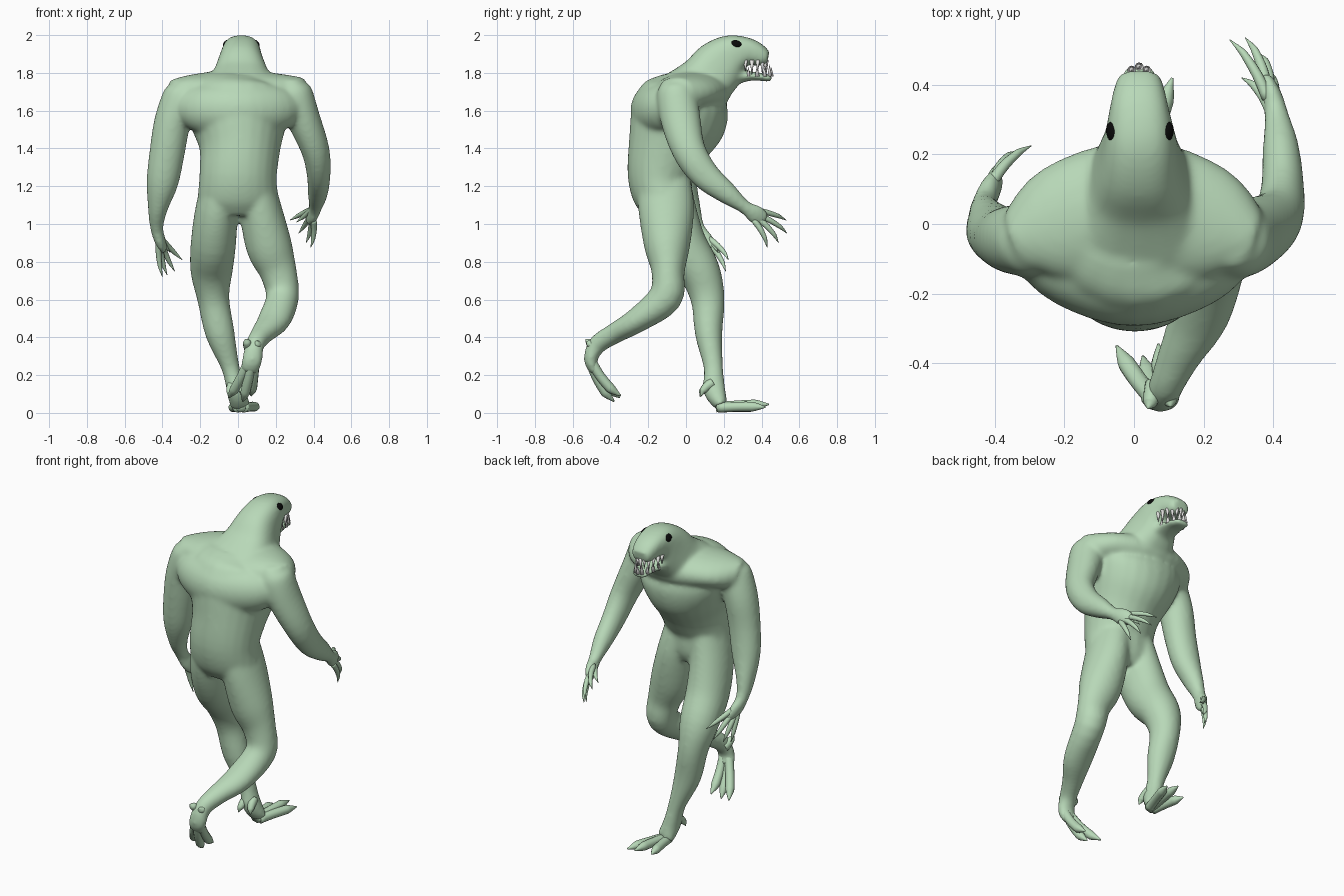
import bpy, bmesh, math
from mathutils import Vector, Matrix


def material(name, rgb):
    m = bpy.data.materials.new(name)
    m.diffuse_color = (*rgb, 1)
    return m


SKIN = material("pale green skin", (0.48, 0.69, 0.48))
EYE = material("black eye", (0.003, 0.003, 0.003))
TOOTH = material("white tooth", (0.85, 0.85, 0.83))


def finish(bm, name, mat):
    bmesh.ops.recalc_face_normals(bm, faces=bm.faces)
    for f in bm.faces:
        f.smooth = True
    me = bpy.data.meshes.new(name)
    bm.to_mesh(me)
    bm.free()
    me.materials.append(mat)
    ob = bpy.data.objects.new(name, me)
    bpy.context.collection.objects.link(ob)
    return ob


def catmull(a, b, c, d, t):
    return [0.5 * (2 * q + (r - p) * t + (2 * p - 5 * q + 4 * r - s) * t * t
                   + (3 * q - p - 3 * r + s) * t ** 3) for p, q, r, s in zip(a, b, c, d)]


def tube(bm, pts, sides=24, steps=4, power=1.0, axis=(1, 0, 0)):
    """Closed smooth tube through (x, y, z, half width, half depth) stations."""
    p = [pts[0], *pts, pts[-1]]
    path = [catmull(*p[i:i + 4], k / steps) for i in range(len(pts) - 1) for k in range(steps)]
    path.append(list(pts[-1]))
    rings = []
    for i, s in enumerate(path):
        t = Vector(path[min(i + 1, len(path) - 1)][:3]) - Vector(path[max(i - 1, 0)][:3])
        t.normalize()
        u = Vector(axis)
        u = (u - t * u.dot(t)).normalized()
        v = t.cross(u)
        ring = []
        for k in range(sides):
            c, d = (math.copysign(abs(w) ** power, w) for w in
                    (math.cos(2 * math.pi * k / sides), math.sin(2 * math.pi * k / sides)))
            ring.append(bm.verts.new(Vector(s[:3]) + u * max(s[3], .001) * c + v * max(s[4], .001) * d))
        rings.append(ring)
    for a, b in zip(rings, rings[1:]):
        for k in range(sides):
            n = (k + 1) % sides
            bm.faces.new((a[k], a[n], b[n], b[k]))
    bm.faces.new(rings[0][::-1])
    bm.faces.new(rings[-1])


# Body: overlapping tubes fused into one skin
torso = [(0, -.115, 1.05, .15, .11), (0, -.12, 1.12, .21, .15), (0, -.135, 1.25, .205, .175),
         (.01, -.10, 1.40, .215, .21), (.005, -.045, 1.55, .262, .255),
         (0, .005, 1.67, .285, .235), (.005, .03, 1.74, .22, .16)]
shoulders = [(-.34, -.045, 1.68, .085, .085), (-.22, -.005, 1.70, .17, .095), (.005, .04, 1.70, .20, .12),
             (.22, -.005, 1.70, .17, .095), (.34, -.045, 1.69, .085, .085)]
upper_back = [(-.31, -.06, 1.63, .07, .08), (-.19, -.12, 1.61, .115, .13), (0, -.16, 1.60, .135, .15),
              (.19, -.12, 1.61, .115, .13), (.31, -.06, 1.63, .07, .08)]
neck_and_head = [(.01, .0, 1.66, .24, .17), (.015, .10, 1.75, .165, .15), (.015, .18, 1.84, .123, .142),
                 (.017, .25, 1.895, .103, .112), (.015, .33, 1.912, .086, .074),
                 (.015, .40, 1.888, .07, .055), (.015, .435, 1.88, .055, .036)]
lower_jaw = [(.015, .20, 1.76, .09, .06), (.015, .28, 1.78, .078, .037), (.015, .36, 1.783, .066, .023),
             (.015, .42, 1.775, .055, .021), (.015, .456, 1.77, .04, .018)]
right_arm = [(.28, -.055, 1.77, .05, .06), (.29, -.05, 1.70, .10, .105), (.345, -.03, 1.56, .09, .107),
             (.41, .015, 1.39, .075, .09), (.427, .10, 1.26, .063, .078), (.422, .22, 1.16, .053, .058),
             (.41, .31, 1.09, .037, .037), (.395, .37, 1.05, .03, .052), (.375, .42, 1.02, .02, .04)]
left_arm = [(-.28, -.055, 1.76, .05, .06), (-.29, -.05, 1.69, .10, .10), (-.345, -.045, 1.55, .097, .10),
            (-.375, -.04, 1.38, .094, .086), (-.40, -.02, 1.22, .085, .077), (-.425, .02, 1.08, .053, .06),
            (-.43, .06, .98, .036, .04), (-.412, .10, .91, .03, .05), (-.39, .135, .86, .02, .038)]
front_leg = [(-.08, -.12, 1.26, .10, .14), (-.112, -.095, 1.08, .113, .148), (-.13, -.03, .90, .12, .137),
             (-.14, .07, .75, .112, .112), (-.13, .115, .60, .085, .09), (-.095, .12, .42, .078, .073),
             (-.04, .145, .24, .049, .052), (-.01, .15, .12, .05, .06), (.012, .19, .036, .055, .036)]
back_leg = [(.08, -.12, 1.26, .10, .14), (.118, -.105, 1.08, .113, .148), (.165, -.10, .88, .122, .122),
            (.215, -.095, .74, .098, .087), (.235, -.11, .61, .087, .09), (.19, -.26, .49, .087, .067),
            (.13, -.38, .42, .063, .055), (.09, -.47, .36, .05, .05), (.075, -.505, .28, .055, .036),
            (.06, -.48, .22, .05, .03)]
bm = bmesh.new()
for part in (torso, right_arm, left_arm, front_leg, back_leg):
    tube(bm, part)
for part in (shoulders, upper_back):
    tube(bm, part, axis=(0, 1, 0))
tube(bm, neck_and_head, power=0.78)
tube(bm, lower_jaw)
body = finish(bm, "body", SKIN)
rm = body.modifiers.new("fuse", 'REMESH')
rm.mode = 'VOXEL'
rm.voxel_size = 0.01
rm.use_smooth_shade = True
sm = body.modifiers.new("soften", 'SMOOTH')
sm.factor = 0.5
sm.iterations = 20


def digits(name, pairs, r, lift, profile):
    """Tapering fingers, toes or spurs, each arched from base to clawed tip."""
    for i, (a, b) in enumerate(pairs):
        a, b, up = Vector(a), Vector(b), Vector(lift)
        st = []
        for t, h, k in zip((0, .35, .65, .78, 1), (0, .9, 1, .8, 0), profile):
            st.append((*(a.lerp(b, t) + up * h), r * k, r * k))
        bm = bmesh.new()
        tube(bm, st, 12, 3)
        finish(bm, f"{name}_{i + 1}", SKIN)


SLIM, BLUNT = (1.1, 1, .8, .6, .08), (1, .95, .95, .85, .12)
# Fingers
digits("right_finger", [((.385, .36, 1.075), (.275, .53, 1.02)), ((.385, .38, 1.05), (.32, .535, .95)),
                        ((.39, .38, 1.03), (.36, .49, .90)), ((.40, .36, 1.02), (.385, .43, .875)),
                        ((.395, .32, 1.08), (.31, .42, 1.01))], .015, (.009, .009, .006), SLIM)
digits("left_finger", [((-.405, .125, .92), (-.295, .225, .81)), ((-.40, .13, .89), (-.335, .21, .75)),
                       ((-.41, .11, .88), (-.375, .17, .73)), ((-.42, .09, .90), (-.40, .13, .72)),
                       ((-.42, .07, .95), (-.36, .17, .85))], .015, (-.008, .008, .005), SLIM)

# Toes and heel spurs
digits("front_toe", [((0, .17, .028), (-.035, .39, .024)), ((.015, .16, .03), (.045, .44, .045)),
                     ((.03, .17, .028), (.11, .42, .03))], .027, (0, 0, .004), BLUNT)
digits("back_toe", [((.06, -.505, .28), (-.05, -.35, .08)), ((.075, -.51, .28), (.025, -.38, .06)),
                    ((.09, -.505, .28), (.07, -.345, .09))], .027, (0, -.012, -.012), BLUNT)
digits("front_spur", [((-.03, .14, .16), (-.05, .075, .085)), ((.01, .14, .16), (.03, .08, .09))],
       .024, (0, -.008, .006), SLIM)
digits("back_spur", [((.06, -.46, .34), (.04, -.53, .39)), ((.10, -.46, .34), (.105, -.525, .38))],
       .026, (0, -.006, 0), SLIM)

# Eyes
for side, label in ((-1, "left"), (1, "right")):
    bm = bmesh.new()
    bmesh.ops.create_uvsphere(bm, u_segments=20, v_segments=12, radius=1, matrix=(
        Matrix.Translation((.017 + side * .081, .265, 1.955)) @ Matrix.Rotation(-side * .6, 4, 'Y')
        @ Matrix.Rotation(-.3, 4, 'X') @ Matrix.Diagonal((.013, .029, .021, 1))))
    finish(bm, f"{label}_eye", EYE)


# Teeth: cones set round both jaws
def teeth(name, count, rx, y0, ry, root, lengths, up):
    bm = bmesh.new()
    for i in range(count):
        a = math.pi * (i / (count - 1) - .5)
        ln = lengths[0] if i % 2 else lengths[1]
        m = (Matrix.Translation((.015 + rx * math.sin(a), y0 + ry * math.cos(a), root + up * ln / 2))
             @ Matrix.Rotation(0 if up > 0 else math.pi, 4, 'X'))
        bmesh.ops.create_cone(bm, cap_ends=True, segments=10, radius1=.0125, radius2=.0005,
                              depth=ln, matrix=m)
    finish(bm, name, TOOTH)


teeth("upper_teeth", 11, .07, .315, .11, 1.868, (.08, .062), -1)
teeth("lower_teeth", 9, .056, .33, .122, 1.78, (.065, .05), 1)
